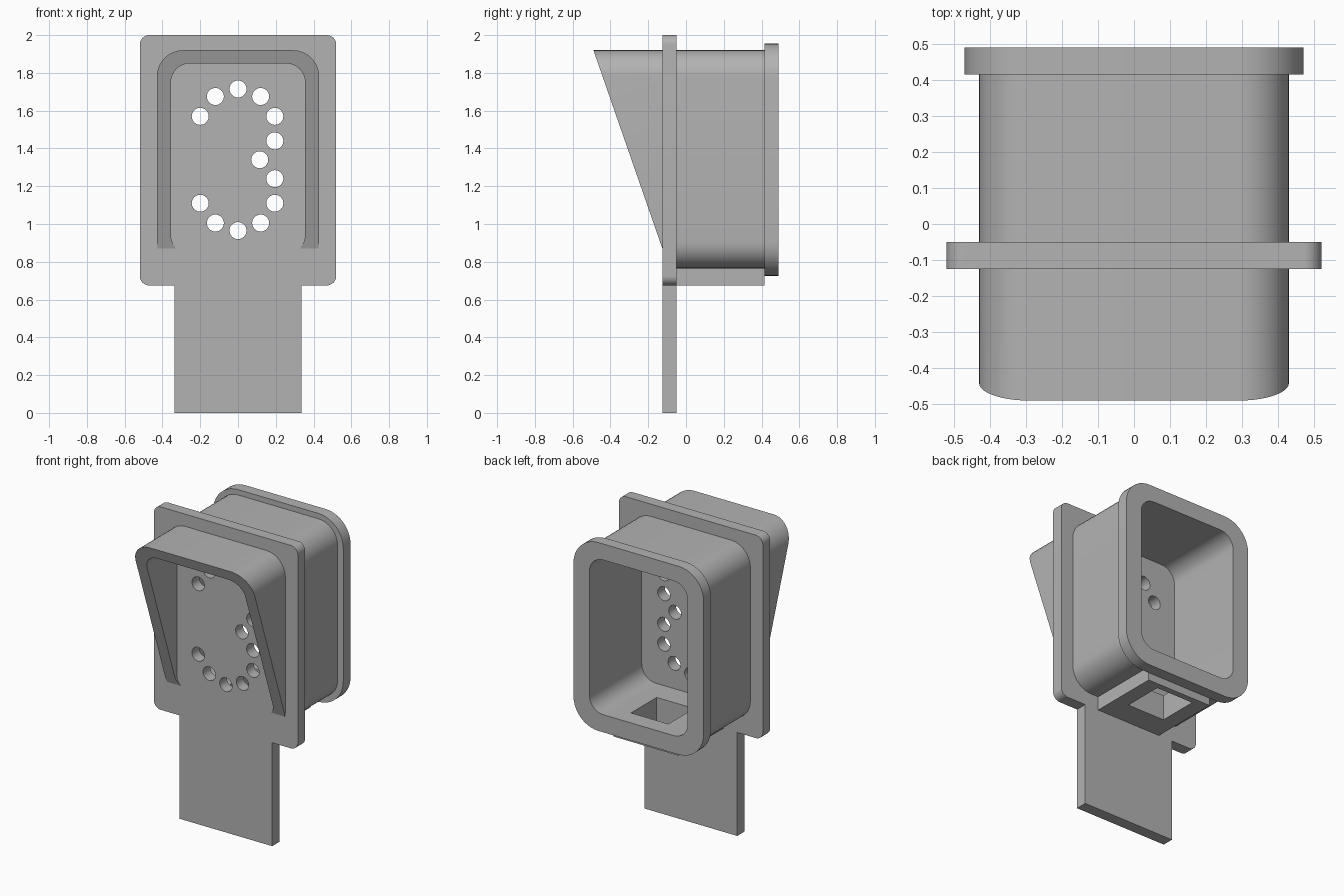
import bpy
import bmesh
from math import sin, cos, pi, radians
from mathutils import Vector, Matrix

if "Cube" in bpy.data.objects:
    bpy.data.objects.remove(bpy.data.objects["Cube"], do_unlink=True)

# Single grey finish
grey = bpy.data.materials.new("plain_grey")
grey.use_nodes = True
grey.diffuse_color = (0.45, 0.45, 0.45, 1)
grey.node_tree.nodes["Principled BSDF"].inputs["Base Color"].default_value = grey.diffuse_color


def rounded(half, low, high, r, steps=10):
    """Rounded rectangle in x and z."""
    points = []
    corners = [(half - r, high - r), (r - half, high - r),
               (r - half, low + r), (half - r, low + r)]
    for quarter, (x, z) in enumerate(corners):
        for i in range(steps + 1):
            a = (quarter + i / steps) * pi / 2
            points.append((x + r * cos(a), z + r * sin(a)))
    return points


def loft(bm, sections, closed):
    """Skin matching profiles placed along y, as a ring or a capped solid."""
    rings = [[bm.verts.new((x, y, z)) for x, z in prof] for y, prof in sections]
    pairs = list(zip(rings, rings[1:]))
    if closed:
        pairs.append((rings[-1], rings[0]))
    else:
        bm.faces.new(rings[0])
        bm.faces.new(rings[-1])
    for a, b in pairs:
        n = len(a)
        for i in range(n):
            j = (i + 1) % n
            bm.faces.new((a[i], a[j], b[j], b[i]))


def add_box(bm, low, high):
    low, high = Vector(low), Vector(high)
    size = Matrix.Diagonal((high - low).to_4d())
    size[3][3] = 1
    bmesh.ops.create_cube(bm, size=1, matrix=Matrix.Translation((low + high) / 2) @ size)


def finish(name, bm):
    bmesh.ops.recalc_face_normals(bm, faces=bm.faces)
    mesh = bpy.data.meshes.new(name)
    bm.to_mesh(mesh)
    bm.free()
    mesh.materials.append(grey)
    obj = bpy.data.objects.new(name, mesh)
    bpy.context.collection.objects.link(obj)
    return obj


def select(obj):
    bpy.ops.object.select_all(action="DESELECT")
    obj.select_set(True)
    bpy.context.view_layer.objects.active = obj


def cut(obj, cutter):
    select(obj)
    mod = obj.modifiers.new("cut", "BOOLEAN")
    mod.operation = "DIFFERENCE"
    mod.solver = "EXACT"
    mod.object = cutter
    bpy.ops.object.modifier_apply(modifier=mod.name)


FRONT, BACK = -0.125, -0.05          # faces of the mounting plate
LIP, REAR = 0.415, 0.49              # faces of the rear flange
outer = rounded(0.43, 0.765, 1.92, 0.14)
inner = rounded(0.355, 0.84, 1.85, 0.1)
rim = rounded(0.47, 0.725, 1.955, 0.18)

# Mounting plate
bm = bmesh.new()
plate_shape = rounded(0.52, 0.675, 2.0, 0.05)
loft(bm, [(FRONT, plate_shape), (BACK, plate_shape)], False)
plate = finish("mounting_plate", bm)

# Round holes, mirrored about the plate opening's middle height
middle = 1.34
upper = [(-0.2, 0.23), (-0.12, 0.335), (0, 0.375), (0.12, 0.335), (0.195, 0.23), (0.195, 0.1)]
spots = [(x, s * z) for x, z in upper for s in (1, -1)] + [(0.115, 0)]
bm = bmesh.new()
for x, z in spots:
    place = Matrix.Translation((x, FRONT, middle + z)) @ Matrix.Rotation(pi / 2, 4, "X")
    bmesh.ops.create_cone(bm, cap_ends=True, segments=32, radius1=0.045,
                          radius2=0.045, depth=0.4, matrix=place)
drill = finish("hole_cutter", bm)
cut(plate, drill)

# Lower tab
bm = bmesh.new()
add_box(bm, (-0.335, FRONT, 0), (0.335, BACK, 0.675))
tab = finish("lower_tab", bm)

# Front hood, sliced by a slanted plane
bm = bmesh.new()
loft(bm, [(-0.6, outer), (FRONT, outer), (FRONT, inner), (-0.6, inner)], True)
tip, foot = Vector((0, REAR * -1, 1.92)), Vector((0, FRONT, 0.87))
slope = tip - foot
normal = Vector((0, -slope.z, slope.y))
sliced = bmesh.ops.bisect_plane(bm, geom=bm.verts[:] + bm.edges[:] + bm.faces[:],
                                plane_co=tip, plane_no=normal, clear_outer=True)
bmesh.ops.holes_fill(bm, edges=[e for e in bm.edges if e.is_boundary], sides=0)
hood = finish("front_hood", bm)

# Rear shell with its flange
bm = bmesh.new()
loft(bm, [(BACK, outer), (LIP, outer), (LIP, rim), (REAR, rim),
          (REAR, inner), (BACK, inner)], True)
shell = finish("rear_shell", bm)

# Block under the shell
bm = bmesh.new()
add_box(bm, (-0.235, BACK, 0.675), (0.235, LIP, 0.765))
block = finish("bottom_block", bm)

# Opening through the block and the shell floor
bm = bmesh.new()
add_box(bm, (-0.135, 0.11, 0.5), (0.135, 0.375, 1.0))
slot = finish("slot_cutter", bm)
cut(shell, slot)
cut(block, slot)

for helper in (drill, slot):
    bpy.data.objects.remove(helper, do_unlink=True)

for part in (plate, tab, hood, shell, block):
    select(part)
    bpy.ops.object.shade_smooth_by_angle(angle=radians(30))
